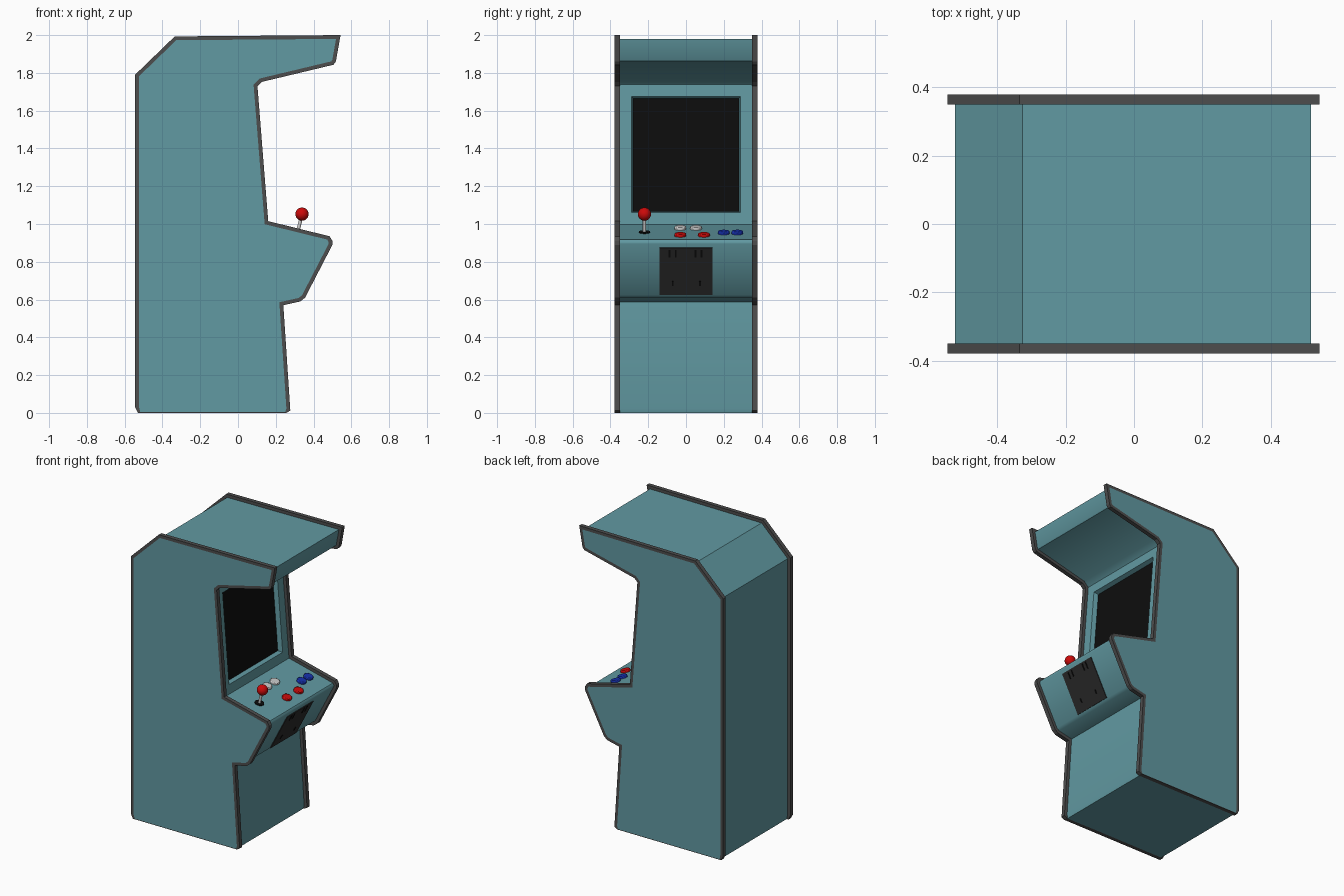
import bpy, bmesh
from math import atan2, radians
from mathutils import Vector

if "Cube" in bpy.data.objects:
    bpy.data.objects.remove(bpy.data.objects["Cube"])


def mat(name, *rgb):
    m = bpy.data.materials.new(name)
    m.diffuse_color = (*rgb, 1)
    m.use_nodes = True
    m.node_tree.nodes["Principled BSDF"].inputs["Base Color"].default_value = m.diffuse_color
    return m


TEAL = mat("teal_paint", 0.12, 0.32, 0.36)
TRIM = mat("dark_trim", 0.075, 0.075, 0.075)
GLASS = mat("black_glass", 0.004, 0.004, 0.004)
DOOR = mat("door_metal", 0.024, 0.024, 0.024)
RED = mat("red_plastic", 0.6, 0.003, 0.003)
BLUE = mat("blue_plastic", 0.008, 0.03, 0.42)
WHITE = mat("white_plastic", 0.6, 0.6, 0.6)

# Side outline (x, z), counter-clockwise from the back foot
OUTLINE = [Vector(p) for p in (
    (-0.545, 0.03), (-0.53, 0), (0.255, 0), (0.277, 0.012), (0.24, 0.57),
    (0.33, 0.59), (0.355, 0.61), (0.50, 0.89), (0.50, 0.91), (0.485, 0.935),
    (0.16, 1.015), (0.103, 1.73), (0.125, 1.752), (0.505, 1.843),
    (0.518, 1.86), (0.543, 2.0), (-0.335, 1.993), (-0.545, 1.79))]


def inset(points, d, floor):
    """Offset the outline inwards, keeping the bottom edge at floor height."""
    out = []
    for i, p in enumerate(points):
        a = (p - points[i - 1]).normalized()
        b = (points[(i + 1) % len(points)] - p).normalized()
        na, nb = Vector((-a.y, a.x)), Vector((-b.y, b.x))
        q = p + (na + nb) * d / (1 + na.dot(nb))
        out.append(Vector((q.x, floor)) if p.y == 0 else q)
    return out


def loft(bm, layers):
    """Skin a list of (outline, y) layers and cap both ends; returns the last cap."""
    rings = [[bm.verts.new((p.x, y, p.y)) for p in pts] for pts, y in layers]
    for r, s in zip(rings, rings[1:]):
        for i in range(len(r)):
            bm.faces.new((r[i - 1], r[i], s[i], s[i - 1]))
    bm.faces.new(rings[0])
    cap = bm.faces.new(rings[-1])
    bmesh.ops.recalc_face_normals(bm, faces=bm.faces)
    return cap


def finish(bm, name, mats, smooth=35):
    me = bpy.data.meshes.new(name)
    bm.to_mesh(me)
    bm.free()
    ob = bpy.data.objects.new(name, me)
    bpy.context.collection.objects.link(ob)
    for m in mats:
        me.materials.append(m)
    bpy.ops.object.select_all(action='DESELECT')
    ob.select_set(True)
    bpy.context.view_layer.objects.active = ob
    bpy.ops.object.shade_smooth_by_angle(angle=radians(smooth))
    return ob


def dress(name, material, bevel=0):
    ob = bpy.context.object
    ob.name = name
    ob.data.materials.append(material)
    if bevel:
        mod = ob.modifiers.new("rounding", 'BEVEL')
        mod.width, mod.segments = bevel, 2
    bpy.ops.object.shade_smooth_by_angle(angle=radians(40))
    return ob


# Side panels: dark edging around a painted face
for side, s in (("left", -1), ("right", 1)):
    bm = bmesh.new()
    face = loft(bm, [(OUTLINE, s * 0.35), (OUTLINE, s * 0.378),
                     (inset(OUTLINE, 0.02, 0.004), s * 0.378)])
    face.material_index = 1
    finish(bm, side + "_side_panel", [TRIM, TEAL], 20)

# Cabinet body between the panels, with a recessed screen
CORE = inset(OUTLINE, 0.021, 0)
bm = bmesh.new()
loft(bm, [(CORE, -0.352), (CORE, 0.352)])
screen = next(f for f in bm.faces
              if f.normal.x > 0.9 and 1.2 < f.calc_center_median().z < 1.6)
bmesh.ops.inset_individual(bm, faces=[screen], thickness=0.063, use_even_offset=True)
bmesh.ops.inset_individual(bm, faces=[screen], thickness=0.008, depth=-0.03,
                           use_even_offset=True)
screen.material_index = 1
finish(bm, "cabinet_body", [TEAL, GLASS])

# Control deck frame of reference
front, back = CORE[9], CORE[10]
deck_tilt = atan2(back.y - front.y, front.x - back.x)
deck_normal = Vector((back.y - front.y, 0, front.x - back.x)).normalized()


def on_deck(x, y, lift=0):
    t = (x - back.x) / (front.x - back.x)
    return Vector((x, y, back.y + t * (front.y - back.y))) + deck_normal * lift


def deck_cylinder(name, x, y, lift, radius, depth, material, bevel=0):
    bpy.ops.mesh.primitive_cylinder_add(
        vertices=24, radius=radius, depth=depth,
        location=on_deck(x, y, lift), rotation=(0, deck_tilt, 0))
    return dress(name, material, bevel)


# Buttons
for name, x, y, m in (
        ("white_button_1", 0.24, -0.03, WHITE), ("white_button_2", 0.24, 0.053, WHITE),
        ("red_button_1", 0.39, -0.03, RED), ("red_button_2", 0.39, 0.095, RED),
        ("blue_button_1", 0.34, 0.2, BLUE), ("blue_button_2", 0.34, 0.272, BLUE)):
    deck_cylinder(name, x, y, 0.004, 0.031, 0.022, m, 0.005)

# Joystick
deck_cylinder("joystick_base", 0.315, -0.22, 0.001, 0.03, 0.008, GLASS)
deck_cylinder("joystick_shaft", 0.315, -0.22, 0.045, 0.009, 0.09, WHITE)
bpy.ops.mesh.primitive_uv_sphere_add(segments=24, ring_count=16, radius=0.035,
                                     location=on_deck(0.315, -0.22, 0.1))
dress("joystick_ball", RED)

# Coin door and its slots on the sloping front
low, high = CORE[6], CORE[7]
slope = atan2(high.x - low.x, high.y - low.y)


def front_plate(name, y, z, width, height, thick, material):
    x = low.x + (z - low.y) / (high.y - low.y) * (high.x - low.x)
    bpy.ops.mesh.primitive_cube_add(size=1, location=(x, y, z), rotation=(0, slope, 0))
    bpy.context.object.scale = (thick, width, height)
    dress(name, material)


front_plate("coin_door", 0, 0.75, 0.28, 0.28, 0.01, DOOR)
for i, (y, z, h) in enumerate((
        (-0.087, 0.845, 0.045), (-0.055, 0.845, 0.045), (0.05, 0.845, 0.045),
        (0.082, 0.845, 0.045), (-0.07, 0.687, 0.028), (0.074, 0.687, 0.028))):
    front_plate(f"coin_slot_{i + 1}", y, z, 0.009, h, 0.016, GLASS)
